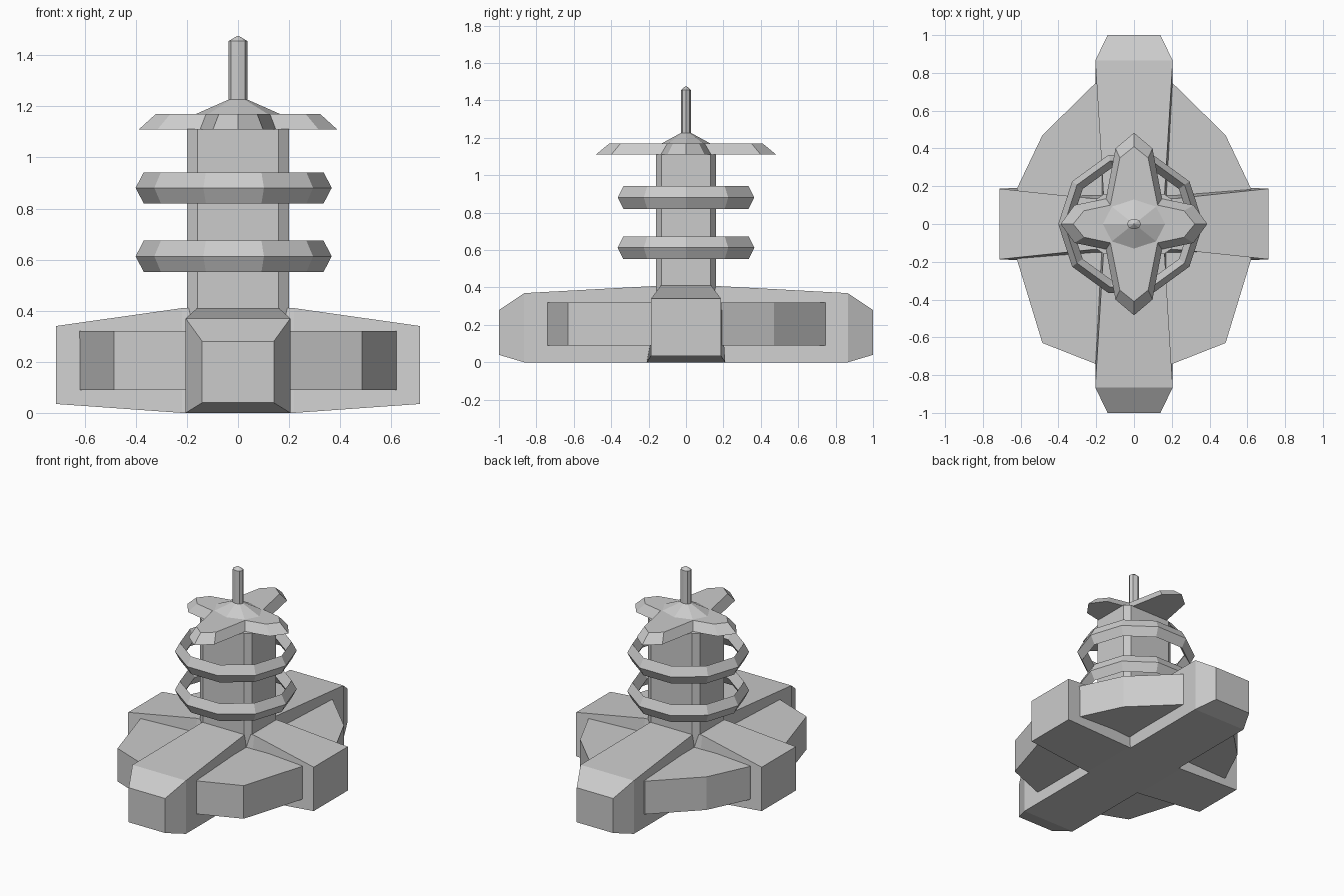
import bpy, bmesh
from math import sin, cos, pi

if "Cube" in bpy.data.objects:
    bpy.data.objects.remove(bpy.data.objects["Cube"])


def loft(name, rings, closed=False):
    """Skin a list of equal-sized point rings; cap the ends unless closed."""
    bm = bmesh.new()
    vs = [[bm.verts.new(p) for p in r] for r in rings]
    n = len(rings[0])
    pairs = list(zip(vs, vs[1:])) + ([(vs[-1], vs[0])] if closed else [])
    for a, b in pairs:
        for i in range(n):
            j = (i + 1) % n
            bm.faces.new((a[i], a[j], b[j], b[i]))
    if not closed:
        bm.faces.new(vs[0])
        bm.faces.new(vs[-1])
    bmesh.ops.recalc_face_normals(bm, faces=bm.faces)
    me = bpy.data.meshes.new(name)
    bm.to_mesh(me)
    bm.free()
    ob = bpy.data.objects.new(name, me)
    bpy.context.collection.objects.link(ob)
    return ob


def oval(rx, ry, z, n=8, cx=0):
    return [(cx + rx * cos(2 * pi * i / n), ry * sin(2 * pi * i / n), z) for i in range(n)]


def at_height(pts, z):
    return [(x, y, z) for x, y in pts]


def beam(name, half, along_x):
    """half: (distance, top half-width, bottom half-width, z low, z high) from end to centre."""
    secs = [(-h[0],) + h[1:] for h in half] + list(reversed(half))
    rings = []
    for d, wt, wb, z0, z1 in secs:
        r = [(-wb, z0), (wb, z0), (wt, z1), (-wt, z1)]
        rings.append([(d, w, z) if along_x else (w, d, z) for w, z in r])
    return loft(name, rings)


# Crossed base beams, narrowing toward the column at the top
beam("long_base_beam", [(1.0, .14, .14, .04, .28), (.865, .205, .205, 0, .37),
                        (.13, .16, .205, 0, .41)], False)
beam("cross_base_beam", [(.713, .187, .187, .035, .34), (.22, .135, .21, 0, .41)], True)

# Infill plate between the beams
half = [(.205, -.74), (.485, -.63), (.62, -.187), (.62, .187), (.485, .47), (.205, .745)]
outline = half + [(-x, y) for x, y in reversed(half)]
loft("base_plate", [at_height(outline, .09), at_height(outline, .32)])

# Chamfered column
corner = [(.2, -.13), (.2, .13), (.158, .16), (-.158, .16),
          (-.2, .13), (-.2, -.13), (-.158, -.16), (.158, -.16)]
loft("column", [at_height(corner, .3), at_height(corner, 1.112)])

# Ten-sided rings around the column
for label, z in (("lower", .613), ("upper", .881)):
    section = [(.384, 0), (.352, .061), (.315, 0), (.352, -.061)]
    loft(label + "_ring", [oval(r, r, z + dz, 10, -.017) for r, dz in section], True)


# Bevelled petals under the cap, one double petal on each axis
def petal(name, low, high, along_x):
    rings = []
    for pts, z in ((low, 1.11), (high, 1.17)):
        (t, _), (d1, w1), (d2, w2) = pts
        loop = [(t, 0), (d1, w1), (d2, w2), (-d2, w2), (-d1, w1),
                (-t, 0), (-d1, -w1), (-d2, -w2), (d2, -w2), (d1, -w1)]
        rings.append([(d, w, z) if along_x else (w, d, z) for d, w in loop])
    loft(name, rings)


petal("long_petals", [(.483, 0), (.40, .098), (.1, .155)],
      [(.41, 0), (.35, .075), (.1, .125)], False)
petal("cross_petals", [(.388, 0), (.315, .1), (.1, .145)],
      [(.322, 0), (.265, .07), (.1, .105)], True)

# Domed cap and pointed mast
loft("cap", [oval(.165, .13, 1.15), oval(.165, .13, 1.17), oval(.038, .028, 1.226)])
loft("mast", [oval(.038, .028, 1.2), oval(.038, .028, 1.455), oval(.003, .003, 1.476)])
